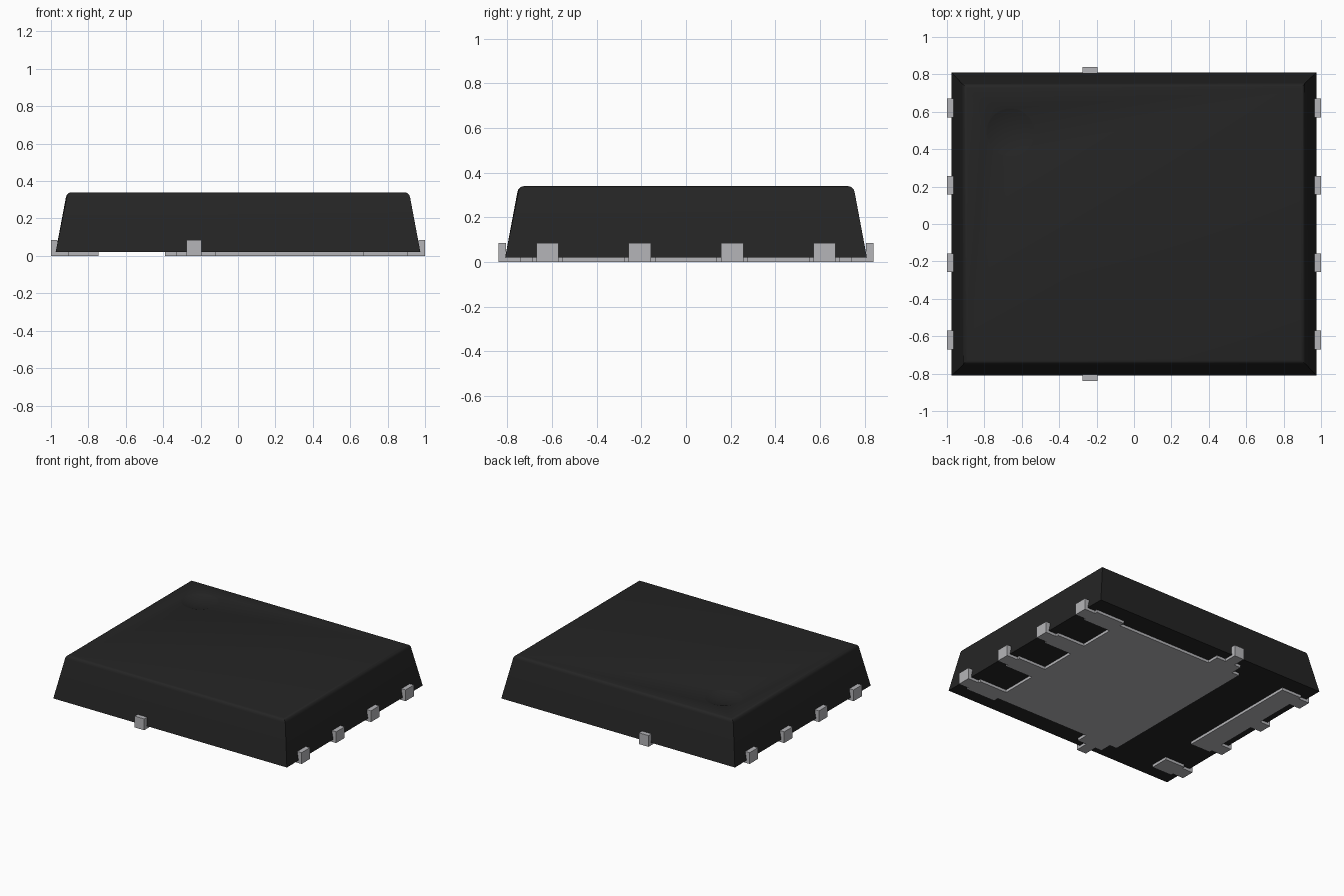
import bpy, bmesh
from mathutils import Vector

cube = bpy.data.objects.get("Cube")
if cube:
    bpy.data.objects.remove(cube)


def material(name, rgb):
    m = bpy.data.materials.new(name)
    m.use_nodes = True
    m.diffuse_color = (*rgb, 1)
    m.node_tree.nodes["Principled BSDF"].inputs["Base Color"].default_value = (*rgb, 1)
    return m


BLACK = material("black plastic", (0.018, 0.018, 0.018))
METAL = material("silver metal", (0.46, 0.46, 0.48))


def make(name, bm, mat):
    bmesh.ops.recalc_face_normals(bm, faces=bm.faces)
    me = bpy.data.meshes.new(name)
    bm.to_mesh(me)
    bm.free()
    me.materials.append(mat)
    ob = bpy.data.objects.new(name, me)
    bpy.context.collection.objects.link(ob)
    return ob


def slab(name, outline, z0, z1, mat=METAL):
    """Extrude a flat outline from z0 to z1."""
    bm = bmesh.new()
    face = bm.faces.new([bm.verts.new((x, y, z0)) for x, y in outline])
    top = bmesh.ops.extrude_face_region(bm, geom=[face])["geom"]
    verts = [v for v in top if isinstance(v, bmesh.types.BMVert)]
    bmesh.ops.translate(bm, verts=verts, vec=(0, 0, z1 - z0))
    return make(name, bm, mat)


def rect(x0, x1, y0, y1):
    return [(x0, y0), (x1, y0), (x1, y1), (x0, y1)]


# Tapered body with rounded top rim
BASE, TOP = 0.02, 0.34
bm = bmesh.new()
bmesh.ops.create_cube(bm, size=2)
for v in bm.verts:
    up = v.co.z > 0
    hx, hy = (0.915, 0.75) if up else (0.975, 0.81)
    v.co = (v.co.x * hx, v.co.y * hy, TOP if up else BASE)
rim = [e for e in bm.edges if all(v.co.z > 0.3 for v in e.verts)]
bmesh.ops.bevel(bm, geom=rim, offset=0.025, segments=4, profile=0.5, affect='EDGES')
body = make("body", bm, BLACK)

# Shallow round dimple marking the first lead
DIMPLE_R, DEPTH = 0.13, 0.02
radius = (DIMPLE_R ** 2 + DEPTH ** 2) / (2 * DEPTH)
bm = bmesh.new()
bmesh.ops.create_uvsphere(bm, u_segments=48, v_segments=96, radius=radius)
bmesh.ops.translate(bm, verts=bm.verts, vec=Vector((-0.66, 0.49, TOP + radius - DEPTH)))
cutter = make("dimple_cutter", bm, BLACK)
cutter.hide_render = True
cut = body.modifiers.new("dimple", 'BOOLEAN')
cut.operation, cut.object, cut.solver = 'DIFFERENCE', cutter, 'EXACT'
bpy.context.view_layer.objects.active = body
body.select_set(True)
bpy.ops.object.modifier_apply(modifier=cut.name)
bpy.data.objects.remove(cutter)
bpy.ops.object.shade_smooth_by_angle(angle=0.6)

# Underside pads: one large pad and two on the opposite side
PAD = BASE + 0.005
half = [(0.68, 0.65), (-0.12, 0.65), (-0.12, 0.74), (-0.33, 0.74), (-0.33, 0.65), (-0.39, 0.65)]
slab("large_pad", half + [(x, -y) for x, y in reversed(half)], 0, PAD)
slab("long_pad", rect(-0.91, -0.745, -0.28, 0.69), 0, PAD)
slab("short_pad", rect(-0.91, -0.745, -0.69, -0.55), 0, PAD)

# Side leads with upturned ends, and fingers joining the large pad
WALL, LEAD_TOP = 0.035, 0.085
for i, y in enumerate((0.62, 0.207, -0.207, -0.62), 1):
    slab(f"pad_finger_{i}", rect(0.67, 0.91, y - 0.07, y + 0.07), 0, PAD)
    for side, s in (("left", 1), ("right", -1)):
        slab(f"{side}_lead_foot_{i}", rect(s * 0.9, s * 0.98, y - 0.05, y + 0.05), 0, PAD)
        slab(f"{side}_lead_end_{i}", rect(s * (1 - WALL), s, y - 0.05, y + 0.05), 0, LEAD_TOP)

# Single tie tab on front and back
TAB_X, TAB_Y = -0.235, 0.84
for side, s in (("front", -1), ("back", 1)):
    slab(f"{side}_tab_foot", rect(TAB_X - 0.04, TAB_X + 0.04, s * 0.73, s * 0.82), 0, PAD)
    slab(f"{side}_tab_end", rect(TAB_X - 0.04, TAB_X + 0.04, s * (TAB_Y - WALL), s * TAB_Y), 0, LEAD_TOP)
